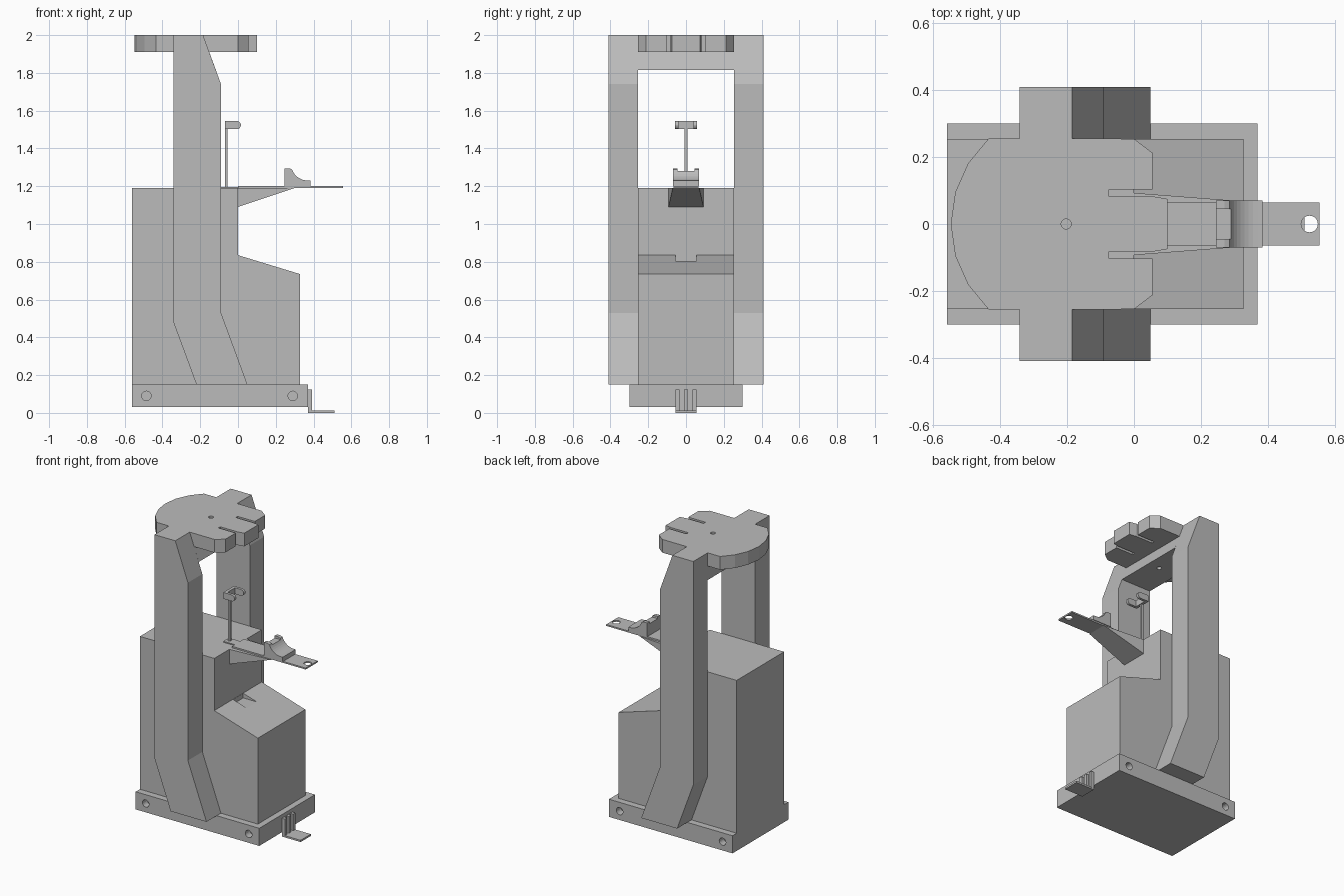
import bpy, bmesh, math
from mathutils import Vector

if "Cube" in bpy.data.objects:
    bpy.data.objects.remove(bpy.data.objects["Cube"], do_unlink=True)

GREY = (0.5, 0.5, 0.5, 1)
grey = bpy.data.materials.new("plain grey")
grey.use_nodes = True
grey.diffuse_color = GREY
grey.node_tree.nodes["Principled BSDF"].inputs["Base Color"].default_value = GREY


def prism(name, outline, axis, lo, hi):
    """Extrude a 2D outline along one axis from lo to hi."""
    place = {"x": lambda a, b, t: (t, a, b),
             "y": lambda a, b, t: (a, t, b),
             "z": lambda a, b, t: (a, b, t)}[axis]
    bm = bmesh.new()
    face = bm.faces.new([bm.verts.new(place(a, b, lo)) for a, b in outline])
    ext = bmesh.ops.extrude_face_region(bm, geom=[face])
    top = [v for v in ext["geom"] if isinstance(v, bmesh.types.BMVert)]
    bmesh.ops.translate(bm, verts=top, vec=Vector(place(0, 0, hi - lo)))
    bmesh.ops.recalc_face_normals(bm, faces=bm.faces)
    mesh = bpy.data.meshes.new(name)
    bm.to_mesh(mesh)
    bm.free()
    mesh.materials.append(grey)
    obj = bpy.data.objects.new(name, mesh)
    bpy.context.collection.objects.link(obj)
    return obj


def box(name, x0, x1, y0, y1, z0, z1):
    return prism(name, [(x0, y0), (x1, y0), (x1, y1), (x0, y1)], "z", z0, z1)


def arc(cx, cy, r, start, end, steps):
    angles = [math.radians(start + (end - start) * i / steps) for i in range(steps + 1)]
    return [(cx + r * math.cos(a), cy + r * math.sin(a)) for a in angles]


def circle(cx, cy, r, n=20):
    return arc(cx, cy, r, 0, 360, n)[:-1]


def cut(target, cutter):
    cutter.hide_render = True
    cutter.hide_viewport = True
    cutter.display_type = "WIRE"
    mod = target.modifiers.new("cut", "BOOLEAN")
    mod.operation = "DIFFERENCE"
    mod.solver = "EXACT"
    mod.object = cutter


# Base slab with screw holes on both long sides
base = box("base", -0.56, 0.37, -0.3, 0.3, 0.03, 0.15)
for x in (-0.485, 0.29):
    for side in (-1, 1):
        ends = sorted((side * 0.25, side * 0.32))
        cut(base, prism("screw_hole_cutter", circle(x, 0.09, 0.025), "y", *ends))

# Stepped body with a small recess at the foot of the step
body = prism("body", [(-0.56, 0.15), (0.328, 0.15), (0.328, 0.735), (0, 0.835),
                      (0, 1.19), (-0.56, 1.19)], "y", -0.255, 0.255)
cut(body, box("recess_cutter", 0.001, 0.15, -0.055, 0.055, 0.803, 0.9))

# Side pillars
pillar = [(-0.22, 0.15), (0.05, 0.15), (-0.09, 0.53), (-0.09, 1.74),
          (-0.185, 2), (-0.342, 2), (-0.342, 0.48)]
prism("right_pillar", pillar, "y", -0.41, -0.255)
prism("left_pillar", pillar, "y", 0.255, 0.41)

# Crossbar between the pillars
crossbar = prism("crossbar", [(-0.342, 1.815), (-0.117, 1.815), (-0.152, 1.91),
                              (-0.342, 1.91)], "y", -0.255, 0.255)

# Top plate: rounded back, chamfered front, two slots and a centre tab
half = [(0.1, 0.075), (0.055, 0.083), (-0.075, 0.083), (-0.075, 0.103),
        (0.055, 0.103), (0.055, 0.213), (0, 0.255)]
back = arc(-0.203, 0, 0.345, 132.3, 227.7, 6)
mirrored = [(x, -y) for x, y in reversed(half)]
plate = prism("top_plate", half + back + mirrored, "z", 1.91, 2)
for part in (plate, crossbar):
    cut(part, prism("centre_hole_cutter", circle(-0.203, 0, 0.015), "z", 1.7, 2.1))

# Shelf with a hole near its tip
shelf = box("shelf", 0, 0.555, -0.065, 0.065, 1.19, 1.2)
cut(shelf, prism("shelf_hole_cutter", circle(0.525, 0, 0.025), "z", 1.1, 1.3))
box("post_foot", -0.09, 0, -0.03, 0.03, 1.19, 1.197)

# Tapered bracket under the shelf
bracket = prism("shelf_bracket", [(0, 1.09), (0.3, 1.19), (0, 1.19)], "y", -0.07, 0.07)
for v in bracket.data.vertices:
    if v.co.x < 0.01:
        v.co.y = math.copysign(0.093, v.co.y)

# Saddle block with a scooped front and a notched crest
saddle = prism("saddle", [(0.245, 1.2), (0.385, 1.2), (0.385, 1.23)]
               + arc(0.37, 1.32, 0.09, 270, 200, 8)
               + [(0.27, 1.295), (0.245, 1.295)], "y", -0.07, 0.07)
cut(saddle, box("notch_cutter", 0.2, 0.3, -0.045, 0.045, 1.28, 1.35))

# Post with a forked holder
box("post", -0.07, -0.055, -0.007, 0.007, 1.19, 1.51)
box("holder_back", -0.07, -0.05, -0.058, 0.058, 1.502, 1.545)
prong = [(-0.05, 1.545), (-0.05, 1.502)] + arc(-0.006, 1.5235, 0.0215, -90, 90, 8)
for name, y in (("right_prong", -0.058), ("left_prong", 0.04)):
    prism(name, prong, "y", y, y + 0.018)

# Ribbed clip at the base
box("clip_plate", 0.37, 0.376, -0.055, 0.055, 0, 0.125)
for i, y in enumerate((-0.045, 0, 0.045)):
    box(f"clip_rib_{i + 1}", 0.376, 0.392, y - 0.011, y + 0.011, 0.01, 0.125)
box("clip_foot", 0.37, 0.51, -0.055, 0.055, 0, 0.012)
